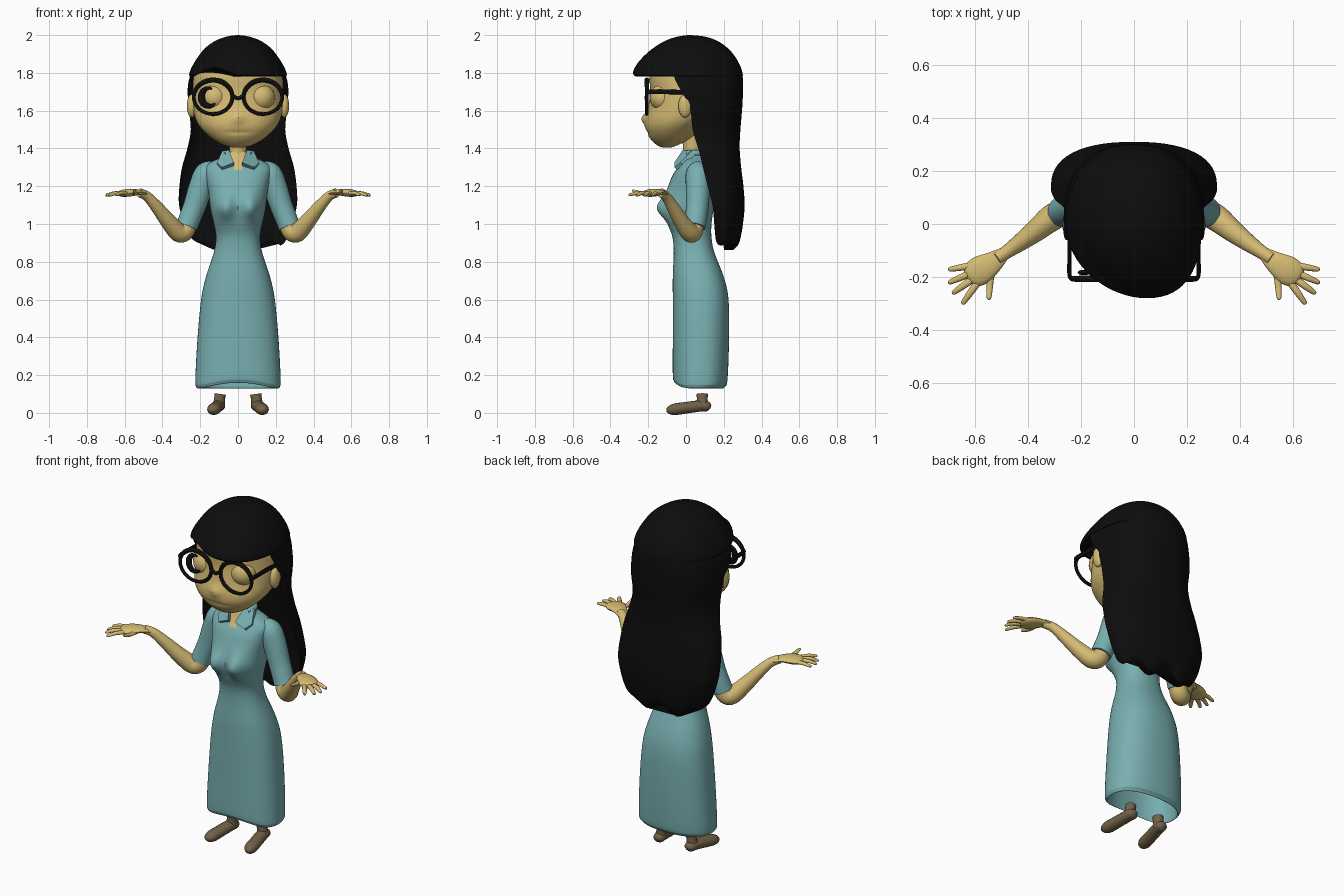
import bpy, bmesh, math
from mathutils import Vector


def material(name, rgb):
    m = bpy.data.materials.new(name)
    m.diffuse_color = (*rgb, 1)
    return m


SKIN = material("skin", (0.66, 0.49, 0.17))
TEAL = material("teal cloth", (0.19, 0.43, 0.44))
BLACK = material("black hair", (0.004, 0.004, 0.004))
BROWN = material("brown shoe", (0.17, 0.12, 0.065))


def smooth_path(pts, steps):
    """Catmull-Rom through tuples of any length."""
    out = []
    for i in range(len(pts) - 1):
        a, b, c, d = (pts[max(0, min(len(pts) - 1, i + k))] for k in (-1, 0, 1, 2))
        for s in range(steps):
            t = s / steps
            out.append(tuple(0.5 * (2 * q + (r - p) * t + (2 * p - 5 * q + 4 * r - w) * t * t
                             + (3 * q - p - 3 * r + w) * t ** 3) for p, q, r, w in zip(a, b, c, d)))
    return out + [tuple(pts[-1])]


def skin_rings(name, rings, mats, rule=None, closed=False):
    """Join rings of points into one smooth surface with end caps."""
    bm = bmesh.new()
    vs = [[bm.verts.new(p) for p in r] for r in rings]
    n = len(vs[0])
    for i in range(len(vs) if closed else len(vs) - 1):
        a, b = vs[i], vs[(i + 1) % len(vs)]
        for j in range(n):
            k = (j + 1) % n
            bm.faces.new((a[j], a[k], b[k], b[j]))
    if not closed:
        bm.faces.new(vs[0])
        bm.faces.new(vs[-1])
    bmesh.ops.recalc_face_normals(bm, faces=bm.faces[:])
    for f in bm.faces:
        f.smooth = True
        if rule:
            f.material_index = rule(f.calc_center_median())
    me = bpy.data.meshes.new(name)
    bm.to_mesh(me)
    bm.free()
    for m in mats:
        me.materials.append(m)
    ob = bpy.data.objects.new(name, me)
    bpy.context.collection.objects.link(ob)
    bpy.context.view_layer.objects.active = ob
    ob.select_set(True)
    bpy.ops.object.shade_smooth_by_angle(angle=math.radians(50))
    ob.select_set(False)
    return ob


def loft(name, rows, mats, power=2.0, n=48, steps=5, shape=None, rule=None):
    """Rows are (z, half width, front y, back y)."""
    rings = []
    for z, w, yf, yb in smooth_path(rows, steps):
        ring = []
        for j in range(n):
            t = 2 * math.pi * j / n
            c, s = math.cos(t), math.sin(t)
            x = w * math.copysign(abs(c) ** (2 / power), c)
            y = (yf + yb) / 2 + (yb - yf) / 2 * math.copysign(abs(s) ** (2 / power), s)
            ring.append(shape(x, y, z) if shape else (x, y, z))
        rings.append(ring)
    return skin_rings(name, rings, mats, rule)


def tube(name, pts, mat, ref=(0, 1, 0), flat=1.0, n=16, steps=5, closed=False):
    """Points are (x, y, z, radius); flat scales the radius along ref."""
    path = list(pts) if closed else smooth_path(pts, steps)
    ref, m, rings = Vector(ref), len(path), []
    for i, p in enumerate(path):
        nxt = path[(i + 1) % m] if closed else path[min(i + 1, m - 1)]
        prv = path[i - 1] if closed else path[max(i - 1, 0)]
        t = (Vector(nxt[:3]) - Vector(prv[:3])).normalized()
        u = t.cross(ref).normalized()
        v = u.cross(t)
        rings.append([Vector(p[:3]) + p[3] * (math.cos(a) * u + flat * math.sin(a) * v)
                      for a in (2 * math.pi * k / n for k in range(n))])
    return skin_rings(name, rings, [mat], closed=closed)


def ball(name, loc, size, mat):
    rows = [(loc[2] - size[2] * math.cos(a), size[0] * math.sin(a), loc[1] - size[1] * math.sin(a),
             loc[1] + size[1] * math.sin(a)) for a in (math.pi * (0.01 + 0.98 * i / 12) for i in range(13))]
    return loft(name, rows, [mat], n=24, steps=1, shape=lambda x, y, z: (x + loc[0], y, z))


# Dress: skirt, waist, bust and shoulders, with an open neckline
def bust(x, y, z):
    if y < 0.03 and z > 0.9:
        y -= 0.05 * math.exp(-((abs(x) - 0.068) / 0.05) ** 2 - ((z - 1.085) / 0.065) ** 2)
    if z < 0.3 and y < 0.08:
        y_in = max(0, 1 - (x / 0.2) ** 2)
        z += 0.03 * y_in * (0.08 - y) / 0.15 * max(0, (0.3 - z) / 0.16)
    return x, y, z


loft("dress", [(0.45, 0.16, -0.03, 0.17), (0.2, 0.2, -0.05, 0.195), (0.135, 0.21, -0.055, 0.195),
               (0.14, 0.222, -0.064, 0.207), (0.18, 0.226, -0.07, 0.22), (0.4, 0.214, -0.07, 0.228),
               (0.6, 0.195, -0.07, 0.225), (0.72, 0.17, -0.07, 0.2), (0.85, 0.128, -0.065, 0.15),
               (0.93, 0.117, -0.072, 0.135), (1.0, 0.128, -0.095, 0.135), (1.08, 0.146, -0.112, 0.145),
               (1.16, 0.155, -0.105, 0.152), (1.25, 0.172, -0.075, 0.152), (1.3, 0.175, -0.045, 0.142),
               (1.33, 0.14, -0.03, 0.125), (1.355, 0.085, -0.02, 0.11), (1.38, 0.062, -0.012, 0.1)],
     [TEAL, SKIN], power=2.35, n=72, steps=6, shape=bust,
     rule=lambda c: int(c.y < 0.03 and c.z > 1.27 and abs(c.x) < (c.z - 1.265) * 0.55))

# Neck
loft("neck", [(1.3, 0.05, -0.02, 0.09), (1.4, 0.045, -0.015, 0.08), (1.5, 0.05, -0.03, 0.09)], [SKIN], n=24)

# Head with a narrow chin
def nose(x, y, z):
    if y < 0:
        y -= 0.022 * math.exp(-(x / 0.025) ** 2 - ((z - 1.56) / 0.03) ** 2)
        y += 0.006 * math.exp(-(x / 0.07) ** 2 - ((z - 1.485) / 0.008) ** 2)
    return x, y, z


loft("head", [(1.405, 0.02, -0.12, -0.08), (1.415, 0.07, -0.15, -0.05), (1.45, 0.135, -0.188, 0.02),
              (1.5, 0.19, -0.212, 0.08), (1.55, 0.222, -0.215, 0.14), (1.62, 0.238, -0.2, 0.2),
              (1.7, 0.24, -0.19, 0.22), (1.8, 0.23, -0.19, 0.22), (1.88, 0.18, -0.14, 0.18),
              (1.93, 0.05, -0.03, 0.08)], [SKIN], power=2.1, n=64, steps=6, shape=nose)

# Hair cap with a swept fringe
def hairline(x, y, z):
    k = max(0, (0.0 - y) / 0.28)
    x += 0.05 * k * k
    low = max(0, min(1, (1.86 - z) / 0.08))
    z += low * (0.045 * math.exp(-((x + 0.12) / 0.08) ** 2) if y < 0 else 0)
    return x, y, z


loft("hair_cap", [(2.0, 0.008, 0.01, 0.03), (1.992, 0.06, -0.045, 0.1), (1.97, 0.12, -0.11, 0.165),
                  (1.93, 0.175, -0.175, 0.222), (1.88, 0.215, -0.232, 0.264), (1.83, 0.245, -0.27, 0.29),
                  (1.795, 0.258, -0.28, 0.3), (1.78, 0.255, -0.265, 0.3)],
     [BLACK], power=2.1, n=64, shape=hairline)

# Long hair behind: rows are (z, half width, edge y, back y, inner y)
rings = []
for z, w, ye, yb, yi in smooth_path(
        [(1.86, 0.2, 0.0, 0.27, 0.08), (1.79, 0.25, -0.06, 0.298, 0.08), (1.72, 0.266, -0.035, 0.302, 0.1),
         (1.62, 0.262, 0.02, 0.298, 0.13), (1.5, 0.25, 0.035, 0.288, 0.14), (1.4, 0.268, 0.065, 0.284, 0.155),
         (1.3, 0.296, 0.09, 0.292, 0.17), (1.2, 0.31, 0.115, 0.304, 0.18), (1.1, 0.312, 0.14, 0.31, 0.19),
         (1.0, 0.285, 0.15, 0.302, 0.195), (0.92, 0.25, 0.16, 0.285, 0.2), (0.885, 0.225, 0.18, 0.255, 0.205)], 5):
    ring = []
    for k in range(56):
        a = 2 * math.pi * k / 56
        c, s = math.cos(a), math.sin(a)
        x = w * math.copysign(abs(c) ** 0.85, c)
        y = ye + (yb - ye) * s ** 0.8 if s > 0 else ye + (yi - ye) * abs(s) ** 0.8
        drop = max(0, (1.05 - z) / 0.16)
        ring.append((x, y, z + drop * 0.022 * math.cos(x * 32 + 0.6)))
    rings.append(ring)
skin_rings("long_hair", rings, [BLACK])

# Paired parts
for s, side in ((-1, "left"), (1, "right")):
    M = lambda pts: [(s * p[0], *p[1:]) for p in pts]
    ball(side + "_eyelid", (s * 0.122, -0.118, 1.67), (0.074, 0.074, 0.074), SKIN)
    ball(side + "_ear", (s * 0.245, -0.005, 1.625), (0.026, 0.036, 0.062), SKIN)

    # Glasses rim and temple
    tube(side + "_rim", [(s * 0.132 + 0.102 * math.cos(a), -0.207, 1.672 + 0.09 * math.sin(a),
                          0.0095 + 0.004 * max(0, math.sin(a)))
                         for a in (2 * math.pi * i / 48 for i in range(48))], BLACK, n=10, closed=True)
    tube(side + "_temple", M([(0.225, -0.207, 1.7, 0.008), (0.243, -0.195, 1.7, 0.008),
                              (0.243, -0.1, 1.7, 0.008), (0.245, 0.03, 1.695, 0.007)]),
         BLACK, ref=(0, 0, 1), flat=1.7, n=10)

    # Sleeve, forearm and palm
    tube(side + "_sleeve", M([(0.125, 0.06, 1.305, 0.035), (0.165, 0.062, 1.27, 0.062),
                              (0.195, 0.063, 1.2, 0.064), (0.228, 0.06, 1.1, 0.06),
                              (0.255, 0.053, 1.03, 0.058), (0.272, 0.046, 0.985, 0.057)]), TEAL, n=28)
    tube(side + "_forearm", M([(0.255, 0.05, 1.03, 0.045), (0.28, 0.04, 0.965, 0.05), (0.315, 0.02, 0.955, 0.05),
                               (0.37, -0.025, 1.015, 0.042), (0.43, -0.07, 1.09, 0.033),
                               (0.48, -0.105, 1.145, 0.026), (0.52, -0.132, 1.165, 0.024)]), SKIN, n=24)
    tube(side + "_palm", M([(0.49, -0.11, 1.158, 0.024), (0.53, -0.142, 1.168, 0.04), (0.575, -0.172, 1.166, 0.054),
                            (0.61, -0.194, 1.162, 0.048), (0.625, -0.204, 1.16, 0.03)]),
         SKIN, ref=(0, 0, 1), flat=0.38)
    for i, (bx, by, tx, ty, tz) in enumerate([(0.6, -0.155, 0.7, -0.172, 1.155), (0.615, -0.185, 0.7, -0.222, 1.152),
                                              (0.612, -0.21, 0.685, -0.262, 1.152), (0.59, -0.22, 0.648, -0.302, 1.155),
                                              (0.54, -0.175, 0.548, -0.285, 1.175)]):
        tube(f"{side}_finger_{i + 1}", M([(bx, by, 1.162, 0.014), ((bx + tx) / 2, (by + ty) / 2, 1.163, 0.0125),
                                          (tx * 0.93 + bx * 0.07, ty * 0.93 + by * 0.07, tz, 0.009),
                                          (tx, ty, tz, 0.003)]), SKIN, ref=(0, 0, 1), flat=0.8, n=10)

    # Shoe and ankle
    tube(side + "_shoe", M([(0.098, 0.13, 0.03, 0.012), (0.1, 0.115, 0.034, 0.03), (0.106, 0.07, 0.036, 0.035),
                            (0.118, 0.0, 0.027, 0.036), (0.128, -0.06, 0.019, 0.036), (0.135, -0.09, 0.014, 0.025),
                            (0.138, -0.102, 0.011, 0.008)]), BROWN, ref=(0, 0, 1), flat=0.85)
    tube(side + "_ankle", M([(0.102, 0.085, 0.03, 0.033), (0.098, 0.086, 0.07, 0.029), (0.094, 0.086, 0.1, 0.03)]), BROWN)

    # Collar flap
    out = [(0.048, -0.018, 1.392), (0.085, 0.03, 1.385), (0.112, -0.03, 1.325), (0.085, -0.062, 1.3), (0.022, -0.062, 1.325)]
    flap = M(out)
    skin_rings(side + "_collar_flap", [flap, [(x, y + 0.02, z - 0.016) for x, y, z in flap]], [TEAL])

# Collar band around the back of the neck
tube("collar_band", [(0.066 * math.cos(a), 0.045 + 0.062 * math.sin(a), 1.375, 0.016)
                     for a in (math.radians(-35 + 25 * i) for i in range(11))], TEAL, ref=(0, 0, 1), n=12)

# Glasses bridge
tube("bridge", [(-0.035, -0.207, 1.685, 0.01), (0, -0.212, 1.665, 0.009), (0.035, -0.207, 1.685, 0.01)], BLACK)

# Dark crescent over one eye
tube("eye_crescent", [(-0.152 + 0.042 * math.cos(a), -0.183, 1.672 + 0.048 * math.sin(a),
                       0.004 + 0.015 * math.sin(math.pi * i / 10))
                      for i, a in enumerate(math.radians(70 + 25 * i) for i in range(11))], BLACK, flat=0.5)
